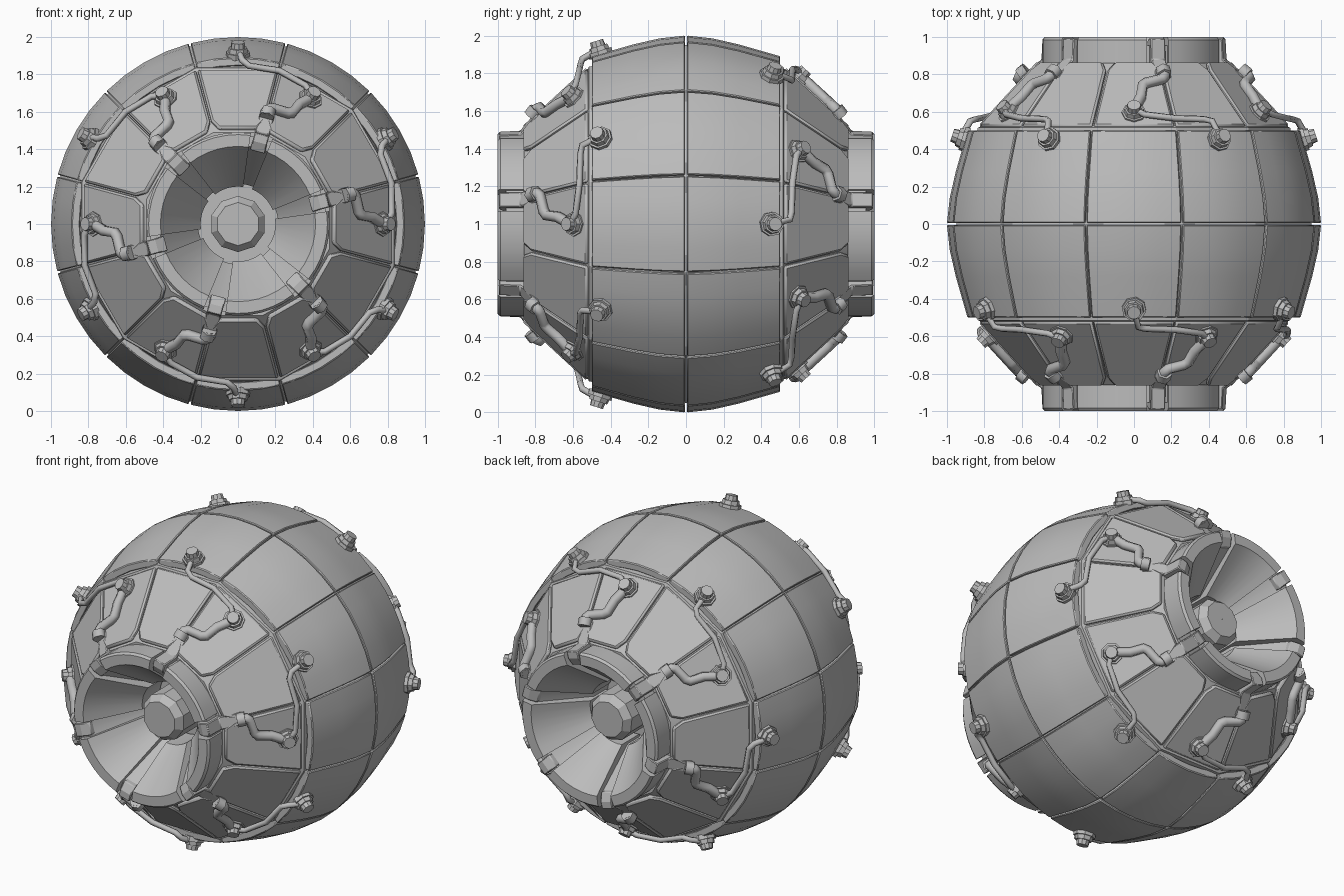
import bpy, bmesh
from math import radians, cos, sin, tan, pi
from mathutils import Matrix, Vector

if "Cube" in bpy.data.objects:
    bpy.data.objects.remove(bpy.data.objects["Cube"])

grey = bpy.data.materials.new("plain_grey")
grey.use_nodes = True
GREY = (0.5, 0.5, 0.5, 1)
grey.diffuse_color = GREY
grey.node_tree.nodes["Principled BSDF"].inputs["Base Color"].default_value = GREY

# The barrel axis lies along y; the back half is the front half turned round
LIFT = Matrix.Translation((0, 0, 1))
SIDES = {"front": LIFT,
         "back": LIFT @ Matrix.Rotation(radians(30), 4, "Y") @ Matrix.Rotation(pi, 4, "Z")}
built = []


def polar(r, deg, y):
    return Vector((r * cos(radians(deg)), y, r * sin(radians(deg))))


def place(data, name, count=1, bevel=0):
    """Repeat one part round the axis on both sides."""
    data.materials.append(grey)
    for side, frame in SIDES.items():
        for i in range(count):
            ob = bpy.data.objects.new(f"{side}_{name}_{i + 1}" if count > 1 else f"{side}_{name}", data)
            bpy.context.collection.objects.link(ob)
            ob.matrix_world = frame @ Matrix.Rotation(-2 * pi * i / count, 4, "Y")
            if bevel:
                mod = ob.modifiers.new("edge", "BEVEL")
                mod.width, mod.segments = bevel, 1
                mod.limit_method, mod.angle_limit = "ANGLE", radians(40)
            built.append(ob)


def finish(bm, name):
    bmesh.ops.recalc_face_normals(bm, faces=bm.faces)
    me = bpy.data.meshes.new(name)
    bm.to_mesh(me)
    bm.free()
    return me


def loft(rings, closed_path=False, caps=True, loop=True, name="loft"):
    bm = bmesh.new()
    vs = [[bm.verts.new(p) for p in ring] for ring in rings]
    n = len(vs[0])
    for a in range(len(vs) if closed_path else len(vs) - 1):
        r0, r1 = vs[a], vs[(a + 1) % len(vs)]
        for k in range(n if loop else n - 1):
            j = (k + 1) % n
            bm.faces.new((r0[k], r0[j], r1[j], r1[k]))
    if caps and not closed_path:
        bm.faces.new(vs[0])
        bm.faces.new(vs[-1])
    return finish(bm, name)


def wedge(profile, a0, a1, steps, name):
    """Closed (r, depth) section swept through part of a turn."""
    return loft([[polar(r, a0 + (a1 - a0) * s / steps, -d) for r, d in profile]
                 for s in range(steps + 1)], name=name)


def lathe(profile, sides, start, name, loop=False):
    return loft([[polar(r, start + 360 * s / sides, -d) for r, d in profile]
                 for s in range(sides)], closed_path=True, loop=loop, name=name)


# Shell panels: twelve per half, with narrow seams
shell = [(1.0, .005), (.985, .14), (.953, .28), (.89, .5), (.845, .5), (.94, .005)]
place(wedge(shell, -14.7, 14.7, 4, "shell_panel"), "shell_panel", 12, .005)

# Twelve-sided core that shows in the seams
k = 1 / cos(radians(15))
core = [(.95, 0), (.84, .48), (.835, .515), (.81, .525), (.49, .86), (.45, .86)]
place(lathe([(r * k, d) for r, d in core], 12, 15, "core"), "core")


# Flat cone panels with clipped inner corners
R0, D0, R1, D1 = .822, .52, .508, .862
NORMAL = Vector((D1 - D0, 0, 0)) + Vector((0, -(R0 - R1), 0))
NORMAL.normalize()


def cone_depth(r):
    return D0 + (R0 - r) * (D1 - D0) / (R0 - R1)


def cone_panel():
    outline = []
    for r, clip in ((R0, .005), (R1 + .04, .005), (R1, .035)):
        outline.append((r, r * tan(radians(15)) - clip))
    outline += [(r, -w) for r, w in reversed(outline)]
    bm = bmesh.new()
    top = [bm.verts.new(Vector((r, -cone_depth(r), w)) + NORMAL * .012) for r, w in outline]
    face = bm.faces.new(top)
    low = bmesh.ops.extrude_face_region(bm, geom=[face])["geom"]
    bmesh.ops.translate(bm, vec=NORMAL * -.03, verts=[v for v in low if isinstance(v, bmesh.types.BMVert)])
    return finish(bm, "cone_panel")


place(cone_panel(), "cone_panel", 12, .01)

# Collar and dish: six blocks with slots between them, over a full backing ring
block = [(.49, .80), (.49, .985), (.478, 1.0), (.415, 1.0), (.405, .985),
         (.2, .70), (.2, .52), (.25, .52), (.25, .65), (.40, .80)]
place(wedge(block, 22, 68, 6, "collar_block"), "collar_block", 6)
backing = [(.475, .8), (.475, .955), (.42, .955), (.215, .64), (.215, .5), (.01, .5)]
place(lathe(backing, 48, 0, "dish_backing"), "dish_backing")

# Central knob with a bevelled end
knob = [(.15, .5), (.15, .765), (.115, .81), (.001, .81)]
place(lathe(knob, 10, 18, "centre_knob"), "centre_knob")


def on_cone(deg, depth, lift):
    """Point above the faceted cone; deg is measured from a panel middle."""
    facet = 30 * round((deg - .01) / 30)
    r = R0 - (depth - D0) * (R0 - R1) / (D1 - D0)
    mid = r / cos(radians(deg - facet))
    return polar(mid + lift * NORMAL.x, deg, -depth + lift * NORMAL.y)


# Flat straps running over the collar and down the cone seams
def strap():
    path = [(.40, .965), (.45, .992), (.497, .992), (.503, .88), (.615, .79)]
    under = [(.40, .93), (.44, .95), (.46, .95), (.47, .84), (.58, .76)]
    side = polar(1, 105, 0)
    rings = []
    for (r, d), (q, e) in zip(path, under):
        a, b = polar(r, 15, -d), polar(q, 15, -e)
        rings.append([a - side * .04, a + side * .04, b + side * .04, b - side * .04])
    return loft(rings, name="strap")


place(strap(), "strap", 6, .005)


def pipe(points, radius, name):
    cu = bpy.data.curves.new(name, "CURVE")
    cu.dimensions = "3D"
    cu.bevel_depth, cu.bevel_resolution, cu.use_fill_caps = radius, 1, True
    sp = cu.splines.new("POLY")
    sp.points.add(len(points) - 1)
    for p, co in zip(sp.points, points):
        p.co = (*co, 1)
    return cu


# Elbow pipes from the straps to the inner bolts, then thin rods to the outer bolts
bolt_b = polar(.91, 30, -.455)
elbow = [(15, .81, .02), (15, .77, .03), (13.5, .755, .03), (6, .735, .03),
         (4, .72, .03), (3, .66, .03), (0, .595, .03)]
place(pipe([on_cone(*p) for p in elbow], .03, "elbow_pipe"), "elbow_pipe", 6)
rod = [on_cone(0, .585, .04), on_cone(4, .555, .045), on_cone(15, .545, .03),
       on_cone(26, .53, .045), on_cone(28.5, .51, .06), bolt_b + polar(.02, 30, 0)]
place(pipe(rod, .018, "rod"), "rod", 6)


# Bolts: washer, octagonal body and round cap
def bolt(pos, axis, name):
    bm = bmesh.new()
    turn = axis.to_track_quat("Z", "Y").to_matrix().to_4x4()
    for r, top, low, height, sides in ((.066, .066, -.02, .03, 8), (.055, .05, .01, .025, 8),
                                       (.04, .036, .03, .035, 10)):
        bmesh.ops.create_cone(bm, cap_ends=True, segments=sides, radius1=r, radius2=top, depth=height,
                              matrix=Matrix.Translation(pos + axis * (low + height / 2)) @ turn)
    return finish(bm, name)


place(bolt(on_cone(0, .585, .012), NORMAL, "inner_bolt"), "inner_bolt", 6)
place(bolt(bolt_b, (polar(.95, 30, -.31)).normalized(), "outer_bolt"), "outer_bolt", 6)

# Joint sleeves where strap meets pipe
sleeve = [on_cone(15, .81, .022), on_cone(15, .775, .03)]
place(pipe(sleeve, .042, "sleeve"), "sleeve", 6)

# Smooth shading with sharp edges kept
bpy.ops.object.select_all(action="DESELECT")
for ob in built:
    if ob.type == "MESH":
        ob.select_set(True)
        bpy.context.view_layer.objects.active = ob
bpy.ops.object.shade_smooth_by_angle(angle=radians(25))
